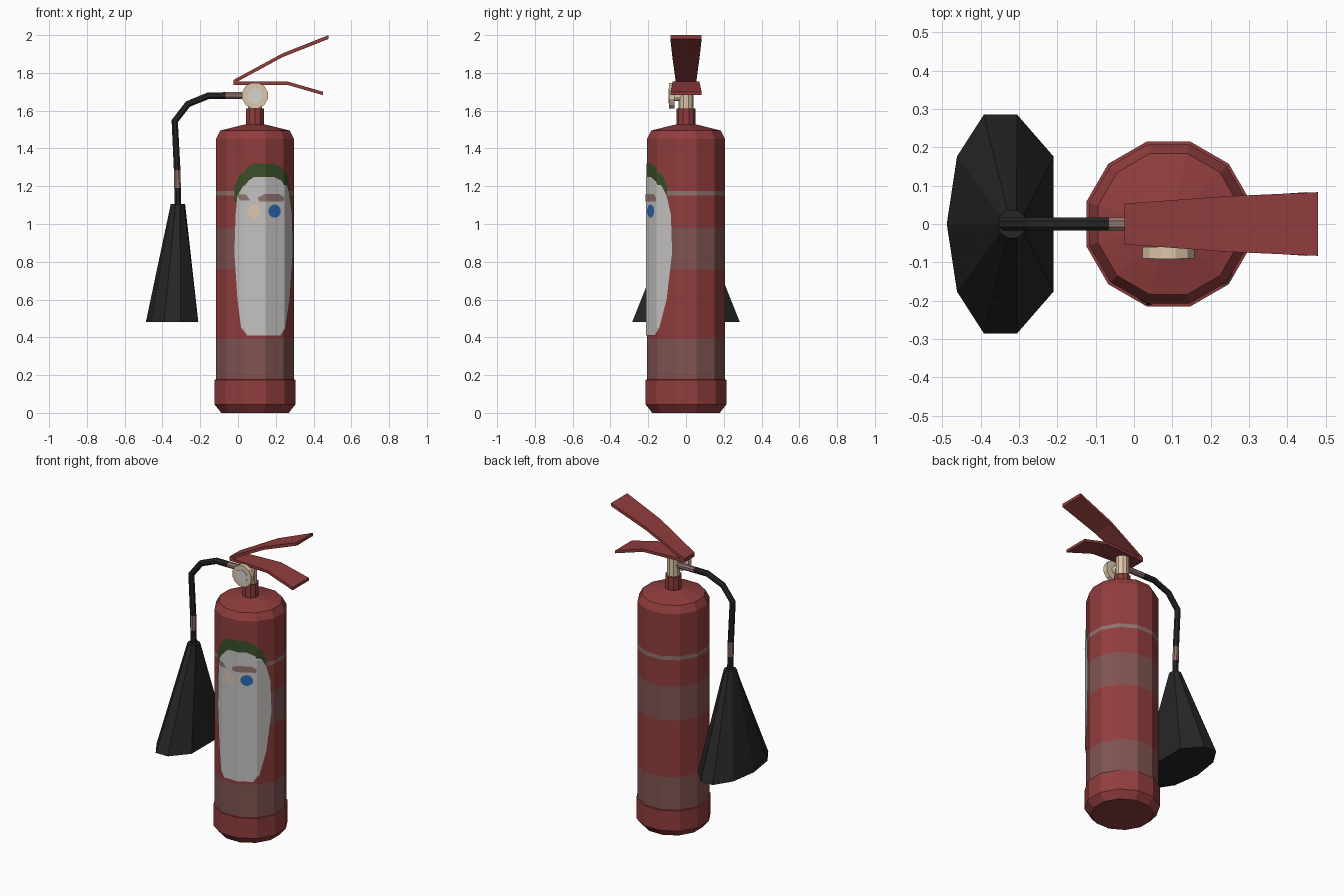
import bpy, bmesh, math
from mathutils import Vector

if "Cube" in bpy.data.objects:
    bpy.data.objects.remove(bpy.data.objects["Cube"])

CX = 0.09          # axis of the tank
SIDES = 12


def srgb(r, g, b):
    lin = [(c / 255 / 12.92) if c < 11 else ((c / 255 + 0.055) / 1.055) ** 2.4 for c in (r, g, b)]
    return (*lin, 1)


def material(name, *rgb):
    m = bpy.data.materials.new(name)
    m.diffuse_color = srgb(*rgb)
    m.use_nodes = True
    m.node_tree.nodes["Principled BSDF"].inputs["Base Color"].default_value = m.diffuse_color
    return m


RED = material("red paint", 145, 61, 61)
MAROON = material("faded maroon", 128, 84, 82)
GREY = material("warm grey", 145, 115, 110)
WHITE = material("label white", 198, 196, 193)
BEIGE = material("beige brass", 222, 200, 170)
PALE = material("pale dial", 215, 213, 208)
BLACK = material("black rubber", 38, 38, 38)
GREEN = material("dark green", 58, 80, 40)
BLUE = material("blue", 42, 104, 180)


def finish(name, bm, mats, rule=None):
    bmesh.ops.recalc_face_normals(bm, faces=bm.faces)
    if rule:
        for f in bm.faces:
            f.material_index = rule(f.calc_center_median())
    me = bpy.data.meshes.new(name)
    bm.to_mesh(me)
    bm.free()
    for m in mats:
        me.materials.append(m)
    ob = bpy.data.objects.new(name, me)
    bpy.context.collection.objects.link(ob)
    return ob


def loft(name, rings, mats, rule=None):
    """Skin a list of closed rings and cap both ends."""
    bm = bmesh.new()
    vs = [[bm.verts.new(p) for p in ring] for ring in rings]
    n = len(vs[0])
    for a, b in zip(vs, vs[1:]):
        for i in range(n):
            j = (i + 1) % n
            bm.faces.new((a[i], a[j], b[j], b[i]))
    bm.faces.new(vs[0][::-1])
    bm.faces.new(vs[-1])
    return finish(name, bm, mats, rule)


def circle(r, n, turn=0.0):
    return [(r * math.cos(2 * math.pi * i / n + turn), r * math.sin(2 * math.pi * i / n + turn))
            for i in range(n)]


def lathe_z(name, profile, mats, n=SIDES, rule=None):
    rings = [[(CX + x, y, z) for x, y in circle(r, n, math.pi / n)] for r, z in profile]
    return loft(name, rings, mats, rule)


def lathe_y(name, profile, mats, z=1.68, n=12):
    rings = [[(CX + a, y, z + b) for a, b in circle(r, n, math.pi / n)] for r, y in profile]
    return loft(name, rings, mats)


# --- tank with colour bands chosen by height
def band(c):
    if 0.18 < c.z < 0.39 or 0.76 < c.z < 0.98:
        return 1
    return 2 if 1.15 < c.z < 1.175 else 0


R = 0.2145
lathe_z("tank", [(R, z) for z in (0.17, 0.181, 0.39, 0.76, 0.98, 1.15, 1.175, 1.45)]
        + [(0.19, 1.495), (0.055, 1.527)], [RED, MAROON, GREY], rule=band)
lathe_z("base_cup", [(0.185, 0), (0.222, 0.045), (0.222, 0.175), (0.21, 0.177)], [RED])
lathe_z("neck", [(0.05, 1.51), (0.05, 1.612)], [RED], n=10)
lathe_z("valve", [(0.04, 1.61), (0.04, 1.745)], [BEIGE], n=10)

# --- pressure gauge
lathe_y("gauge_stem", [(0.03, 0), (0.03, -0.065)], [BEIGE])
lathe_y("gauge_rim", [(0.07, -0.06), (0.07, -0.09)], [BEIGE])
lathe_y("gauge_dial", [(0.04, -0.089), (0.04, -0.093)], [PALE])


# --- bent handles: stations of x, z, half width
def handle(name, stations, t):
    rings = [[(x, -w, z), (x, w, z), (x, w, z - t), (x, -w, z - t)] for x, z, w in stations]
    return loft(name, rings, [RED])


handle("carry_handle", [(-0.025, 1.755, 0.053), (0.26, 1.755, 0.07), (0.45, 1.70, 0.083)], 0.018)
handle("squeeze_lever", [(-0.025, 1.762, 0.053), (0.235, 1.903, 0.072), (0.48, 2.0, 0.083)], 0.02)

# --- hose with metal ferrules
path = [(0.07, 1.68), (-0.065, 1.68), (-0.155, 1.68), (-0.265, 1.635), (-0.335, 1.545),
        (-0.322, 1.285), (-0.32, 1.19), (-0.318, 1.09)]
rings = []
for i, (x, z) in enumerate(path):
    p = Vector((x, z))
    a = Vector(path[max(i - 1, 0)])
    b = Vector(path[min(i + 1, len(path) - 1)])
    d = ((p - a).normalized() + (b - p).normalized()).normalized()
    rings.append([(x - d.y * u, v, z + d.x * u) for u, v in circle(0.019, 8, math.pi / 8)])
loft("hose", rings, [BLACK, GREY],
     lambda c: 1 if c.x > -0.065 or (1.19 < c.z < 1.285 and c.x < -0.2) else 0)

# --- flattened horn, its inner side cut straight next to the tank
mouth = []
for x, y in circle(1, 10):
    px = -0.21 if x > 0.5 else -0.348 + 0.14 * x
    mouth.append((px, 0.3 * y, 0.48))
tip = [(-0.318 + x, y, 1.105) for x, y in circle(0.038, 10)]
loft("horn", [mouth, tip], [BLACK])


# --- thin label plates wrapped on the tank; rows of z, left angle, right angle
def wrap(name, rows, mat, lift):
    apothem = R * math.cos(math.pi / SIDES) + lift

    def point(deg, z):
        near = round(deg / 30) * 30
        r = apothem / math.cos(math.radians(deg - near))
        a = math.radians(deg)
        return (CX + r * math.sin(a), -r * math.cos(a), z)

    bm = bmesh.new()
    grid = [[bm.verts.new(point(min(max(d, lo), hi), z)) for d in range(-40, 81, 5)]
            for z, lo, hi in rows]
    for a, b in zip(grid, grid[1:]):
        for i in range(len(a) - 1):
            bm.faces.new((a[i], a[i + 1], b[i + 1], b[i]))
    bmesh.ops.remove_doubles(bm, verts=bm.verts, dist=0.0002)
    bmesh.ops.dissolve_degenerate(bm, edges=bm.edges, dist=0.0002)
    ob = finish(name, bm, [mat])
    # make every plate face outwards
    me = ob.data
    if sum(p.normal.y * p.area for p in me.polygons) > 0:
        me.flip_normals()
    return ob


def disc(name, deg, z, half, r, mat):
    rows = []
    for i in range(9):
        t = math.pi * (i / 8 - 0.5)
        w = half * math.cos(t)
        rows.append((z + r * math.sin(t), deg - w, deg + w))
    return wrap(name, rows, mat, 0.007)


wrap("label_cap", [(1.12, -32, 62), (1.2, -31, 61), (1.26, -23, 54), (1.3, -12, 42),
                   (1.32, -3, 28)], GREEN, 0.002)
wrap("label_panel", [(0.41, -11, 39), (0.45, -20, 49), (0.6, -26, 61), (0.85, -31, 70),
                     (1.05, -29, 68), (1.15, -26, 61), (1.2, -17, 53), (1.23, -9, 40),
                     (1.248, -2, 29)], WHITE, 0.0045)
wrap("label_bar_right", [(1.12, 6, 43), (1.14, 4, 45), (1.16, 14, 36)], GREY, 0.007)
wrap("label_bar_left", [(1.125, -22, -7), (1.155, -25, -12)], GREY, 0.007)
disc("label_dot_left", -1, 1.065, 8.5, 0.038, BEIGE)
disc("label_dot_right", 29, 1.068, 10, 0.035, BLUE)
